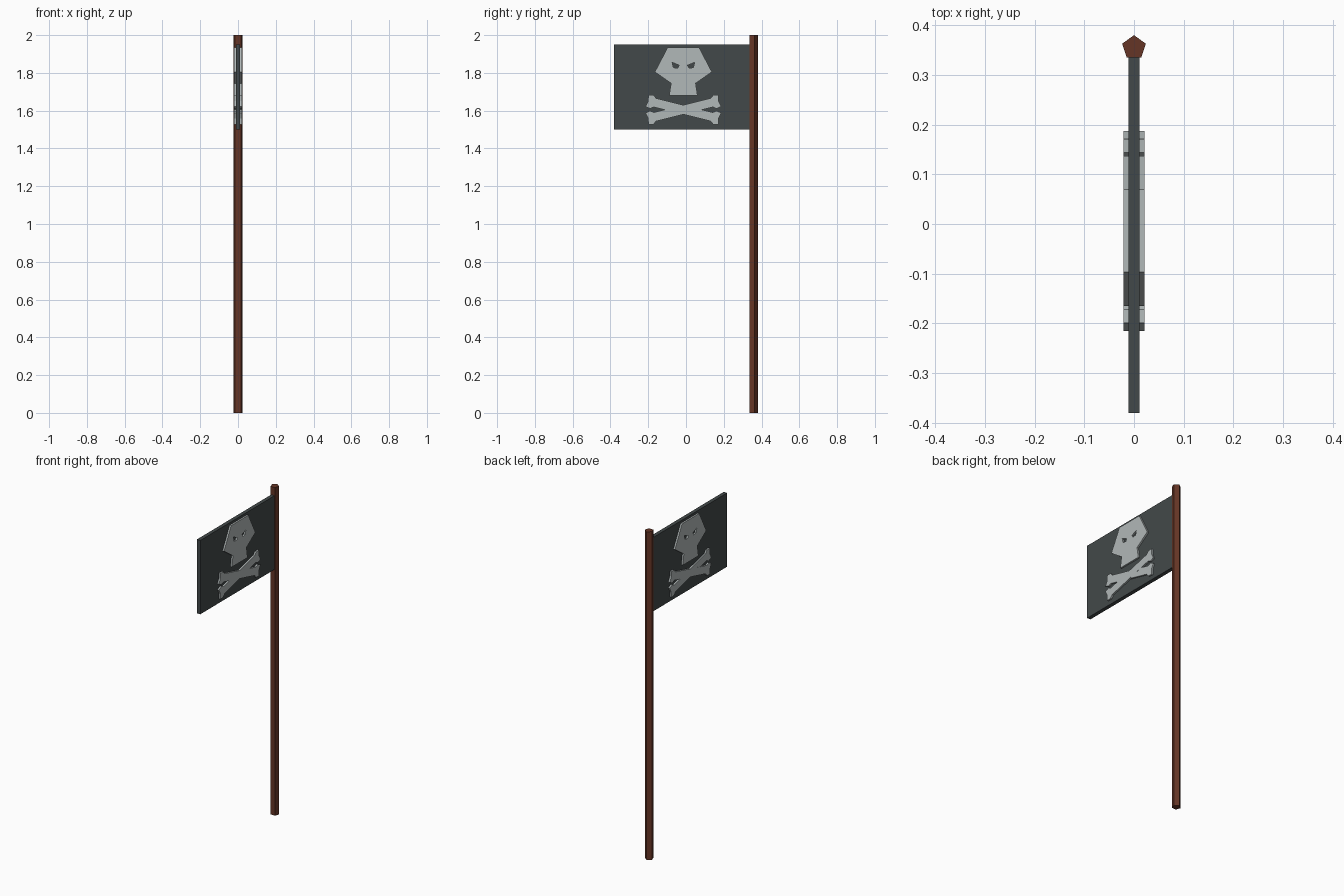
import bpy, bmesh, math
from mathutils import Vector

if "Cube" in bpy.data.objects:
    bpy.data.objects.remove(bpy.data.objects["Cube"])


def material(name, rgb):
    m = bpy.data.materials.new(name)
    m.diffuse_color = (*rgb, 1)
    m.use_nodes = True
    m.node_tree.nodes["Principled BSDF"].inputs["Base Color"].default_value = m.diffuse_color
    return m


WOOD = material("brown wood", (0.13, 0.036, 0.019))
CLOTH = material("dark cloth", (0.055, 0.066, 0.067))
BONE = material("pale grey", (0.44, 0.48, 0.48))


def finish(name, bm, mat):
    bmesh.ops.recalc_face_normals(bm, faces=bm.faces)
    mesh = bpy.data.meshes.new(name)
    bm.to_mesh(mesh)
    bm.free()
    mesh.materials.append(mat)
    ob = bpy.data.objects.new(name, mesh)
    bpy.context.collection.objects.link(ob)
    return ob


def plate(name, loops, x0, x1, mat):
    """Flat (y, z) outline with optional holes, extruded from x0 to x1."""
    bm = bmesh.new()
    edges = []
    for loop in loops:
        vs = [bm.verts.new((x0, y, z)) for y, z in loop]
        edges += [bm.edges.new((vs[i - 1], vs[i])) for i in range(len(vs))]
    bmesh.ops.triangle_fill(bm, edges=edges, use_beauty=True,
                            use_dissolve=False, normal=(1, 0, 0))
    ext = bmesh.ops.extrude_face_region(bm, geom=bm.faces[:], use_keep_orig=True)
    top = [g for g in ext["geom"] if isinstance(g, bmesh.types.BMVert)]
    bmesh.ops.translate(bm, verts=top, vec=Vector((x1 - x0, 0, 0)))
    return finish(name, bm, mat)


def both_sides(ob):
    ob.modifiers.new("Mirror", 'MIRROR').use_axis[0] = True


# Five-sided pole, one corner pointing away from the flag
bm = bmesh.new()
R = 0.0249
ring = [bm.verts.new((R * math.sin(math.tau * i / 5),
                      0.355 + R * math.cos(math.tau * i / 5), 0)) for i in range(5)]
base = bm.faces.new(ring)
ext = bmesh.ops.extrude_face_region(bm, geom=[base], use_keep_orig=True)
bmesh.ops.translate(bm, vec=(0, 0, 2),
                    verts=[g for g in ext["geom"] if isinstance(g, bmesh.types.BMVert)])
finish("pole", bm, WOOD)

# Flag cloth slab
T = 0.0115
plate("flag", [[(-0.38, 1.5), (0.34, 1.5), (0.34, 1.95), (-0.38, 1.95)]], -T, T, CLOTH)

# Skull plate with two slanted eye holes, symmetric about y = C
C = -0.014


def mirrored(half):
    return [(C + y, z) for y, z in half] + [(C - y, z) for y, z in reversed(half)]


skull = mirrored([(0.083, 1.935), (0.151, 1.805), (0.065, 1.745), (0.075, 1.68)])
eye = [(0.06, 1.856), (0.022, 1.84), (0.03, 1.825), (0.053, 1.828)]
holes = [[(C + s * y, z) for y, z in eye] for s in (1, -1)]
both_sides(plate("skull", [skull] + holes, T, 0.0215, BONE))

# Crossed bones with notched knob ends
end = [(0.155, 0.024), (0.172, 0.037), (0.199, 0.032), (0.192, 0.0),
       (0.199, -0.032), (0.172, -0.037), (0.155, -0.024)]
profile = end + [(-u, -v) for u, v in end]
for name, deg, x1 in (("rising_bone", 14, 0.0215), ("falling_bone", -14, 0.021)):
    c, s = math.cos(math.radians(deg)), math.sin(math.radians(deg))
    outline = [(C + u * c - v * s, 1.605 + u * s + v * c) for u, v in profile]
    both_sides(plate(name, [outline], T, x1, BONE))
